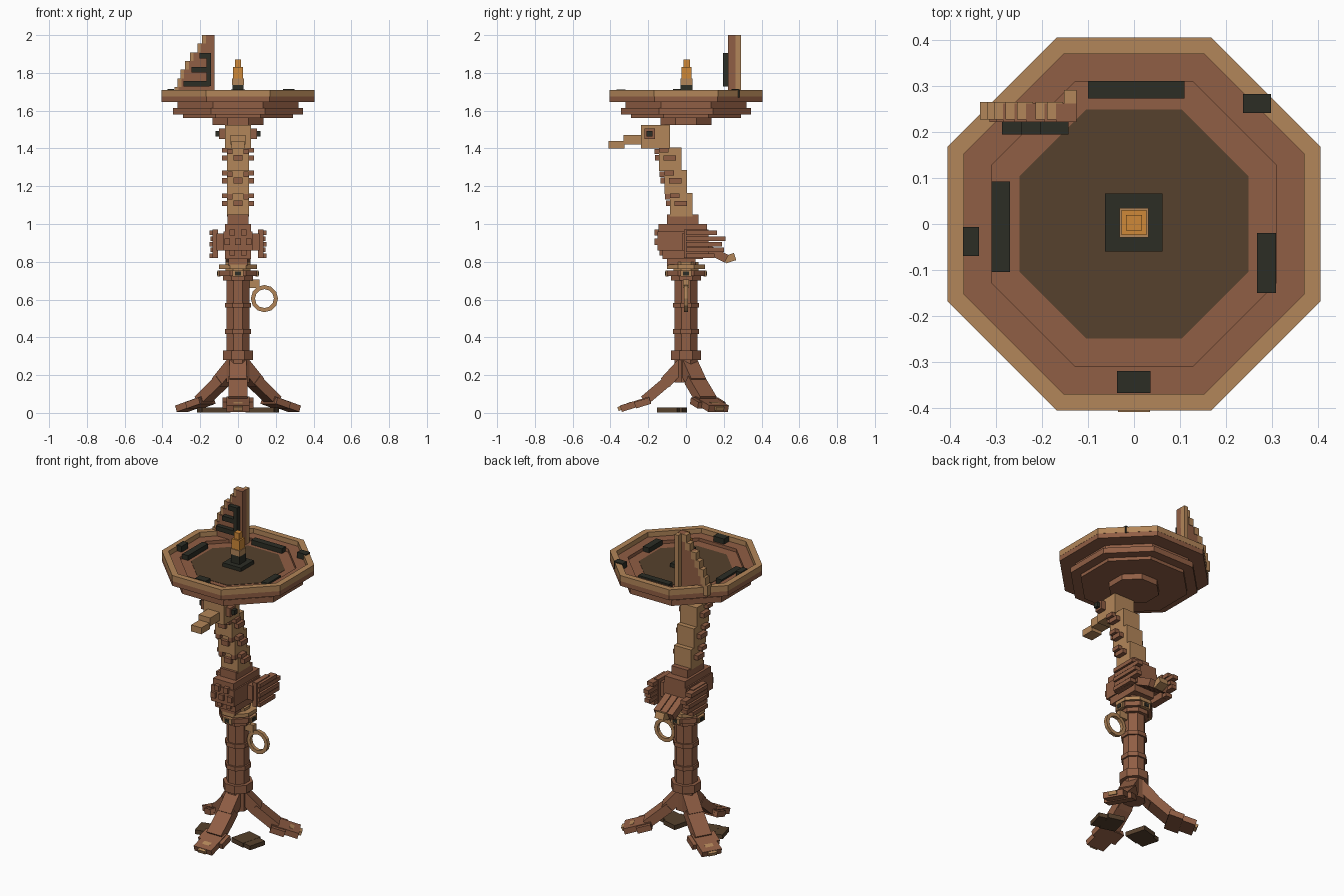
import bpy, bmesh, math
from mathutils import Matrix, Vector

default = bpy.data.objects.get("Cube")
if default:
    bpy.data.objects.remove(default, do_unlink=True)


def material(name, *rgb):
    m = bpy.data.materials.new(name)
    m.use_nodes = True
    m.diffuse_color = (*rgb, 1)
    m.node_tree.nodes["Principled BSDF"].inputs["Base Color"].default_value = (*rgb, 1)
    return m


BROWN = material("warm brown", .28, .112, .058)
TAN = material("tan", .45, .24, .1)
DARK = material("dark earth", .093, .053, .026)
BLACK = material("charcoal", .025, .026, .018)
ORANGE = material("flame orange", .62, .25, .04)


def finish(name, bm, mat):
    bmesh.ops.recalc_face_normals(bm, faces=bm.faces)
    mesh = bpy.data.meshes.new(name)
    bm.to_mesh(mesh)
    bm.free()
    mesh.materials.append(mat)
    obj = bpy.data.objects.new(name, mesh)
    bpy.context.collection.objects.link(obj)
    return obj


def box(name, mat, center, size, rot=Matrix()):
    """Box of a given size; rot is applied about the box centre."""
    bm = bmesh.new()
    place = Matrix.Translation(center) @ rot.to_4x4() @ Matrix.Diagonal((*size, 1))
    bmesh.ops.create_cube(bm, size=1, matrix=place)
    return finish(name, bm, mat)


def span(name, mat, x, y, z):
    """Box given by its (low, high) extents."""
    ends = (x, y, z)
    return box(name, mat, [(a + b) / 2 for a, b in ends], [b - a for a, b in ends])


def pair(name, mat, x, y, z):
    span("left_" + name, mat, x, y, z)
    span("right_" + name, mat, (-x[1], -x[0]), y, z)


def lathe(name, mat, profile, ring=False):
    """Octagonal turning of (apothem, z) points, flat sides on the axes."""
    bm = bmesh.new()
    rings = []
    for r, z in profile:
        r /= math.cos(math.pi / 8)
        angles = [math.pi / 8 + k * math.pi / 4 for k in range(8)]
        rings.append([bm.verts.new((r * math.cos(a), r * math.sin(a), z)) for a in angles])
    pairs = list(zip(rings, rings[1:]))
    if ring:
        pairs.append((rings[-1], rings[0]))
    else:
        bm.faces.new(rings[0])
        bm.faces.new(rings[-1])
    for a, b in pairs:
        for k in range(8):
            j = (k + 1) % 8
            bm.faces.new((a[k], a[j], b[j], b[k]))
    return finish(name, bm, mat)


def beam(name, mat, angle, a, b, width, thick):
    """Bar between two (radius, z) points in the upright plane at an angle."""
    turn = Matrix.Rotation(angle, 4, 'Z')
    p, q = Vector((a[0], 0, a[1])), Vector((b[0], 0, b[1]))
    d = q - p
    tilt = Matrix.Rotation(-math.atan2(d.z, d.x), 4, 'Y')
    return box(name, mat, turn @ ((p + q) / 2), (d.length, width, thick), turn @ tilt)


# Three bent legs with broad feet and tan toes
for k in range(3):
    angle = math.radians(-90 + 120 * k)
    path = [(.0, .28), (.11, .16), (.22, .065)]
    beam("upper_leg", BROWN, angle, path[0], path[1], .09, .065)
    beam("lower_leg", BROWN, angle, (.09, .175), path[2], .1, .055)
    beam("foot", BROWN, angle, (.19, .07), (.345, .022), .12, .035)
    beam("ankle", BROWN, angle, (.19, .065), (.27, .04), .165, .035)
    beam("toe", TAN, angle, (.29, .048), (.36, .02), .05, .022)

# Ground slabs between the legs
for s, side in ((1, "left"), (-1, "right")):
    rot = Matrix.Rotation(s * math.radians(-15), 4, 'Z')
    box(side + "_inner_slab", DARK, (s * .105, -.07, .015), (.1, .13, .028), rot)
    box(side + "_outer_slab", DARK, (s * .165, -.09, .015), (.08, .11, .026), rot)

# Octagonal column with bands and collar
lathe("column", BROWN, [(.06, .16), (.06, .72)])
lathe("base_band", BROWN, [(.08, .28), (.08, .33)])
for z in (.43, .57):
    lathe("column_band", BROWN, [(.07, z - .013), (.07, z + .013)])
lathe("lower_collar", BROWN, [(.08, .7), (.08, .725)])
lathe("middle_collar", BROWN, [(.1, .725), (.1, .755)])
lathe("neck_collar", TAN, [(.065, .755), (.065, .8)])
lathe("upper_collar", TAN, [(.1, .763), (.1, .785)])
for k in range(4):
    rot = Matrix.Rotation(k * math.pi / 2, 4, 'Z')
    box("collar_mount", TAN, rot @ Vector((.1, 0, .738)), (.016, .06, .034), rot)
    box("collar_stud", BLACK, rot @ Vector((.107, 0, .738)), (.01, .03, .02), rot)

# Hanging ring and its bracket
span("ring_bracket", TAN, (.06, .115), (-.015, .015), (.66, .705))
bm = bmesh.new()
N = 12
loops = []
for k in range(N):
    c, s = math.cos(2 * math.pi * k / N), math.sin(2 * math.pi * k / N)
    loops.append([bm.verts.new((.14 + r * c, y, .605 + r * s))
                  for r, y in ((.05, -.011), (.072, -.011), (.072, .011), (.05, .011))])
for k in range(N):
    a, b = loops[k], loops[(k + 1) % N]
    for i in range(4):
        j = (i + 1) % 4
        bm.faces.new((a[i], a[j], b[j], b[i]))
finish("hanging_ring", bm, TAN)

# Bird body, stacked blocks
span("belly", BROWN, (-.05, .05), (-.1, .05), (.78, .83))
span("lower_body", BROWN, (-.07, .07), (-.125, .09), (.815, .865))
span("body", BROWN, (-.078, .078), (-.152, .11), (.86, .96))
span("upper_body", BROWN, (-.07, .07), (-.145, .11), (.955, 1))
span("neck_base", BROWN, (-.055, .055), (-.1, .065), (1, 1.05))
for row, z in enumerate((.955, .905, .85)):
    for x in ((-.03, .03), (-.057, 0, .057), (-.03, .03))[row]:
        depth = .168 if row < 2 else .14
        span("chest_feather", BROWN, (x - .015, x + .015), (-depth, -.1), (z - .017, z + .017))

# Folded wings made of feather rows
pair("shoulder", BROWN, (.07, .115), (-.02, .1), (.86, .95))
pair("wing", BROWN, (.105, .135), (-.01, .12), (.82, .97))
for i, y in enumerate((.165, .21, .19, .2, .15)):
    z = .953 - .03 * i
    pair("wing_feather", BROWN, (.11, .152 - .006 * (i % 2)), (0, y), (z - .012, z + .012))

# Tail
for x in (-.045, 0, .045):
    beam("tail_feather", BROWN, math.pi / 2, (.08, .885), (.215, .815), .04, .045).location.x = x
beam("tail_tip", TAN, math.pi / 2, (.205, .81), (.26, .828), .06, .04)

# Leaning neck with scales
for i in range(3):
    y, z = -.025 - .029 * i, 1.04 + .12 * i
    span("neck_segment", TAN, (-.058, .058), (y - .06, y + .06), (z, z + .125))
    span("front_scale", BROWN, (-.024, .024), (y - .08, y - .055), (z + .055, z + .085))
    pair("throat_scale", BROWN, (.028, .056), (y - .085, y - .055), (z + .09, z + .118))
    pair("side_scale", BROWN, (.05, .085), (y - .035, y + .03), (z + .055, z + .083))
    pair("upper_scale", BROWN, (.05, .085), (y - .06, y - .01), (z + .098, z + .122))

# Head, beak and eyes
span("head", TAN, (-.07, .07), (-.238, -.085), (1.4, 1.525))
span("beak", TAN, (-.04, .04), (-.33, -.235), (1.42, 1.472))
span("beak_tip", TAN, (-.035, .035), (-.41, -.325), (1.4, 1.44))
pair("eye_socket", BROWN, (.065, .1), (-.22, -.165), (1.45, 1.505))
pair("eye", BLACK, (.09, .12), (-.208, -.178), (1.463, 1.492))

# Octagonal dish with stepped underside and sunken floor
lathe("dish", BROWN, [(.135, 1.525), (.135, 1.56), (.29, 1.56), (.29, 1.58), (.345, 1.58),
                      (.345, 1.615), (.32, 1.615), (.32, 1.645), (.405, 1.645), (.405, 1.68),
                      (.31, 1.68), (.31, 1.66), (.25, 1.66), (.25, 1.65)])
lathe("dish_floor", DARK, [(.25, 1.645), (.25, 1.662)])
lathe("dish_rim", TAN, [(.37, 1.675), (.406, 1.675), (.406, 1.71), (.37, 1.71)], ring=True)

# Charcoal markers on the step and rim
span("back_marker", BLACK, (-.1, .11), (.273, .312), (1.65, 1.69))
span("right_marker", BLACK, (-.31, -.27), (-.105, .093), (1.65, 1.69))
span("left_marker", BLACK, (.268, .309), (-.15, -.02), (1.65, 1.69))
span("left_rim_marker", BLACK, (.237, .298), (.242, .283), (1.67, 1.716))
span("right_rim_marker", BLACK, (-.373, -.338), (-.07, -.006), (1.67, 1.716))
span("front_rim_marker", BLACK, (-.037, .036), (-.368, -.32), (1.67, 1.713))

# Central candle
lathe_base = span("candle_plinth", BLACK, (-.063, .062), (-.06, .066), (1.655, 1.685))
span("candle_holder", BLACK, (-.03, .03), (-.028, .034), (1.68, 1.735))
span("candle", TAN, (-.032, .032), (-.029, .035), (1.735, 1.77))
span("flame", ORANGE, (-.027, .027), (-.024, .03), (1.77, 1.83))
span("flame_tip", ORANGE, (-.017, .017), (-.014, .02), (1.83, 1.87))

# Upright stepped fin with tan edge feathers
for i, x in enumerate((-.335, -.32, -.305, -.28, -.255, -.215, -.19)):
    z = 1.66 if i == 0 else 1.725 + .046 * (i - 1)
    top = 1.725 + .046 * i
    span("fin_row", BROWN, (x + .02, -.125), (.222, .262), (z, top))
    span("fin_edge", TAN, (x, x + .035), (.228, .266), (z, top))
span("fin_post", TAN, (-.152, -.125), (.26, .292), (1.66, 2))
span("fin_spine", BLACK, (-.167, -.143), (.195, .224), (1.73, 1.905))
for x, z in ((-.205, 1.89), (-.245, 1.815), (-.288, 1.742)):
    span("fin_bar", BLACK, (x, -.15), (.195, .224), (z - .014, z + .015))
